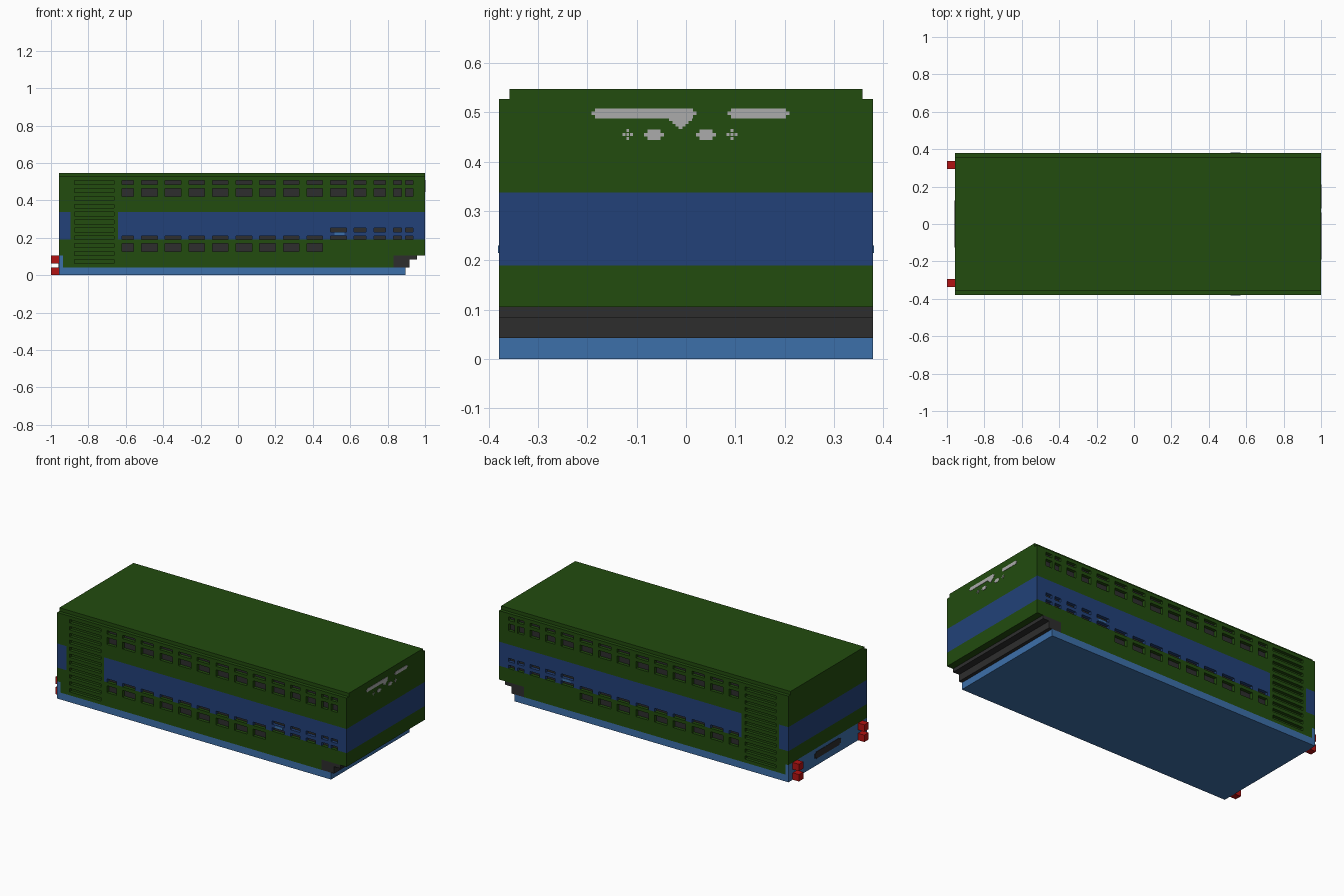
import bpy
import bmesh
from mathutils import Vector

cube = bpy.data.objects.get("Cube")
if cube:
    bpy.data.objects.remove(cube, do_unlink=True)

V = 2 / 95  # block size: the body is 95 blocks long, 36 wide, 26 high


def material(name, rgb):
    m = bpy.data.materials.new(name)
    m.use_nodes = True
    m.diffuse_color = (*rgb, 1)
    m.node_tree.nodes["Principled BSDF"].inputs["Base Color"].default_value = (*rgb, 1)
    return m


GREEN = material("dark green", (0.016, 0.072, 0.0045))
BLUE = material("navy blue", (0.016, 0.053, 0.19))
SKY = material("light blue", (0.046, 0.16, 0.40))
DARK = material("charcoal", (0.027, 0.027, 0.027))
RED = material("red", (0.45, 0.006, 0.006))
GREY = material("pale grey", (0.41, 0.41, 0.41))


def part(name, mat, boxes, mirror=False):
    """One mesh of boxes (x0, x1, y0, y1, z0, z1) in blocks, optionally mirrored in y."""
    bm = bmesh.new()
    if mirror:
        boxes = boxes + [(a, b, -d, -c, e, f) for a, b, c, d, e, f in boxes]
    for x0, x1, y0, y1, z0, z1 in boxes:
        verts = bmesh.ops.create_cube(bm, size=1)["verts"]
        for v in verts:
            v.co = Vector((((x0 + x1) / 2 + v.co.x * (x1 - x0)) * V - 1,
                           ((y0 + y1) / 2 + v.co.y * (y1 - y0)) * V,
                           ((z0 + z1) / 2 + v.co.z * (z1 - z0)) * V))
    mesh = bpy.data.meshes.new(name)
    bm.to_mesh(mesh)
    bm.free()
    mesh.materials.append(mat)
    obj = bpy.data.objects.new(name, mesh)
    bpy.context.collection.objects.link(obj)
    return obj


# Inner body, layered by colour, with the inset roof on top
part("base_plate", SKY, [(2, 90, -18, 18, 0, 2)])
part("lower_core", GREEN, [(3, 87, -17, 17, 2, 5), (2, 95, -17, 17, 5, 9)])
part("band_core", BLUE, [(2, 95, -17, 17, 9, 16)])
part("upper_core_and_roof", GREEN, [(2, 95, -17, 17, 16, 26)])

# Ends under the body
part("stepped_underside", DARK, [(87, 91, -18, 18, 2, 4), (87, 93, -18, 18, 4, 5)])
part("end_bumper", SKY, [(2, 3, -18, 18, 2, 5)])
part("end_grille", DARK, [(1.9, 2, -6, 6, 2.35, 3.65), (1.9, 2, -5.3, 5.3, 2, 4)])
part("end_lamps", RED, [(0, 2, 14, 16, z, z + 2) for z in (0, 3)], mirror=True)

# Window openings along the side
windows = [(18, 21)] + [(x, x + 4) for x in range(23, 72, 6)]
windows += [(77, 80), (82, 85), (87, 89), (90, 92)]
first, last = windows[:9], windows[9:]

# Side skin rows: bottom, top, right end, openings
rows = [(2, 5, 87, []), (5, 6, 95, []), (6, 8, 95, first), (8, 9, 95, []),
        (9, 10, 95, windows), (10, 11, 95, []), (11, 12, 95, last),
        (12, 16, 95, []), (16, 20, 95, []), (20, 22, 95, windows),
        (22, 23, 95, []), (23, 24, 95, windows), (24, 25, 95, [])]
skin = {"green": [], "blue": []}
glass = []
for z0, z1, end, holes in rows:
    colour = "blue" if 9 <= z0 < 16 else "green"
    x = 17
    for a, b in holes:
        skin[colour].append((x, a, 17, 18, z0, z1))
        glass.append((a, b, 17, 17.1, z0, z1))
        x = b
    skin[colour].append((x, end, 17, 18, z0, z1))
    # short panel ahead of the louvre
    skin[colour].append((3 if z0 == 2 else 2, 5, 17, 18, z0, z1))
part("side_panels", GREEN, skin["green"], mirror=True)
part("side_band", BLUE, skin["blue"], mirror=True)
part("window_panes", DARK, glass, mirror=True)
part("side_sign_plate", SKY, [(72, 74.5, 18, 18.1, 10.2, 10.9)], mirror=True)

# Louvre: frame, back panel and slats
part("louvre_frame", GREEN, [(5, 6, 17, 18, 2, 25), (16, 17, 17, 18, 2, 25),
                             (6, 16, 17, 18, 24, 25)], mirror=True)
part("louvre_back", GREEN, [(6, 16, 16.9, 17.1, 2, 24)], mirror=True)
part("louvre_slats", GREEN, [(6, 16, 17, 18, z, z + 1) for z in range(2, 24, 2)], mirror=True)


# Pale marker plates on the end wall
def plate(y0, y1, z0, z1):
    return (94.95, 95.08, y0 / V, y1 / V, z0 / V, z1 / V)


marks = []
for y0, y1, z0, z1 in [(-0.184, 0.014, 0.487, 0.508), (0.091, 0.203, 0.487, 0.508),
                       (-0.078, -0.052, 0.444, 0.465), (0.027, 0.054, 0.444, 0.465)]:
    mid = (z0 + z1) / 2
    marks += [plate(y0, y1, z0, z1), plate(y0 - 0.007, y1 + 0.007, mid - 0.0035, mid + 0.0035)]
for i, half in enumerate((0.023, 0.016, 0.010, 0.004)):
    marks.append(plate(-0.011 - half, -0.011 + half, 0.482 - i * 0.0055, 0.4875 - i * 0.0055))
for y in (-0.118, 0.093):
    for dy, dz in ((0, 0), (0.008, 0), (-0.008, 0), (0, 0.008), (0, -0.008)):
        marks.append(plate(y + dy - 0.003, y + dy + 0.003, 0.452 + dz, 0.458 + dz))
part("end_marker_plates", GREY, marks)
